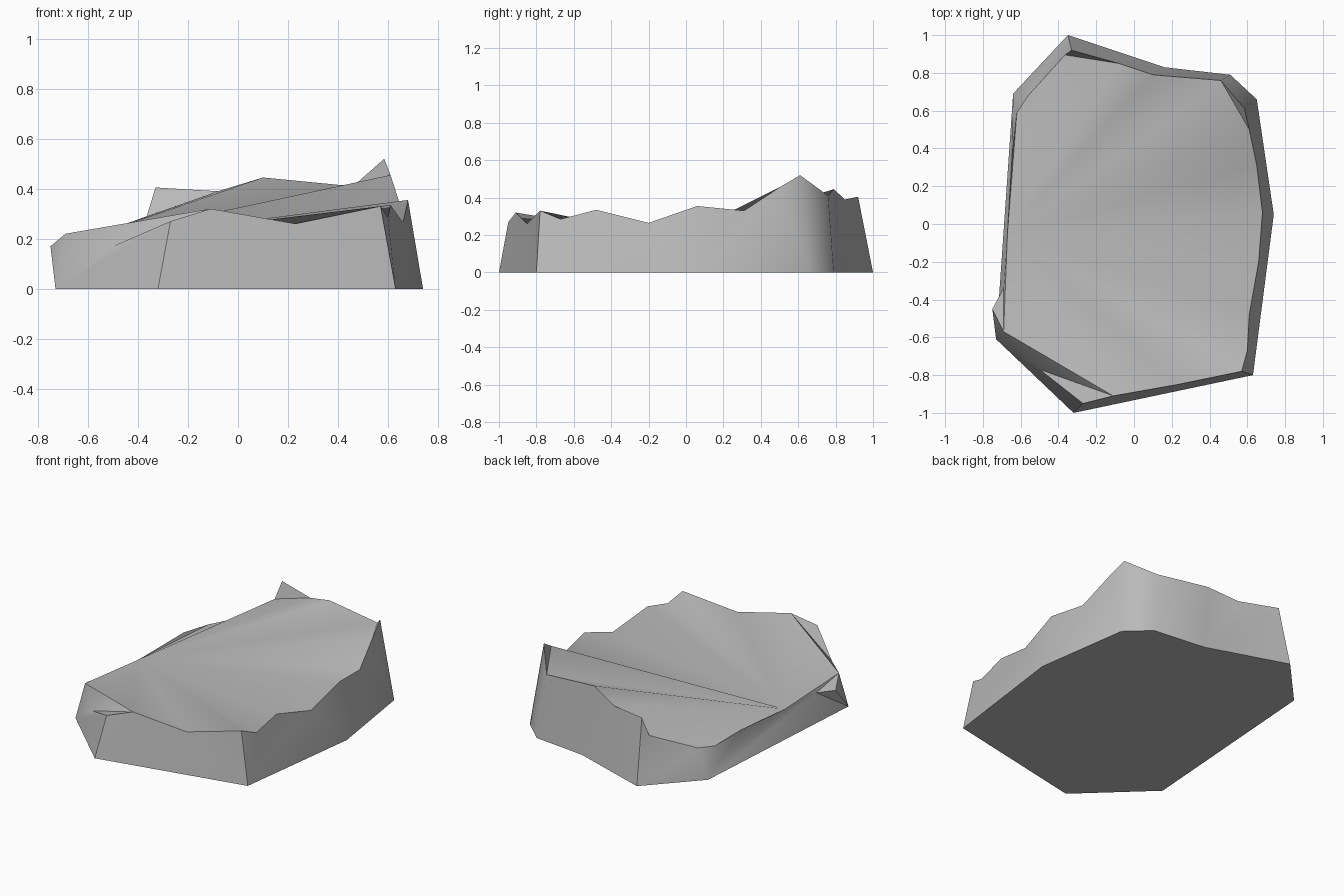
import bpy, bmesh, math

cube = bpy.data.objects.get("Cube")
if cube:
    bpy.data.objects.remove(cube, do_unlink=True)

# Each ground corner with the rim points standing above it, counter-clockwise
SIDES = [
    ((-.32, -1), [(-.27, -.95, .27), (-.11, -.91, .32)]),
    ((.63, -.8), [(.23, -.85, .26), (.57, -.78, .33), (.6, -.67, .285), (.61, -.48, .335)]),
    ((.74, .05), [(.66, -.2, .265), (.68, .06, .355), (.65, .31, .33)]),
    ((.65, .66), [(.61, .5, .455), (.585, .61, .52)]),
    ((.51, .79), [(.46, .76, .41)]),
    ((.16, .83), [(.1, .79, .445), (-.08, .85, .39)]),
    ((-.35, 1), [(-.33, .92, .405), (-.365, .895, .29)]),
    ((-.64, .69), [(-.56, .68, .18), (-.62, .59, .175), (-.645, .37, .2), (-.67, -.05, .18)]),
    ((-.73, -.61), [(-.69, -.34, .18), (-.75, -.45, .17), (-.69, -.57, .22), (-.5, -.77, .17)]),
]

bm = bmesh.new()
base = [bm.verts.new((*corner, 0)) for corner, _ in SIDES]
groups = [[bm.verts.new(p) for p in points] for _, points in SIDES]

# Underside
bm.faces.new(base[::-1])

# Leaning walls: a fan over each corner, then a panel to the next corner
for i, group in enumerate(groups):
    j = (i + 1) % len(groups)
    for a, b in zip(group, group[1:]):
        bm.faces.new((base[i], b, a))
    bm.faces.new((base[i], base[j], groups[j][0], group[-1]))

# Raised chips and the notch along the rim
rim = [v for group in groups for v in group]
front, left_back, back, left, notch = (groups[i] for i in (0, 3, 6, 7, 8))
ears = [
    (left_back[0], left_back[1], groups[4][0]),
    (groups[5][1], back[0], back[1]),
    (notch[0], notch[1], notch[2]),
    (notch[2], notch[3], front[1]),
    (notch[3], front[0], front[1]),
]
for ear in ears:
    bm.faces.new(ear)

# Top surface fans out from one low point on the rim
hub = left[-1]
skipped = {front[0], left_back[1], back[0], notch[1], notch[3]}
loop = [v for v in rim if v not in skipped]
k = loop.index(hub)
loop = loop[k + 1:] + loop[:k]
for a, b in zip(loop, loop[1:]):
    bm.faces.new((hub, a, b))

bmesh.ops.recalc_face_normals(bm, faces=bm.faces[:])
mesh = bpy.data.meshes.new("rock_slab")
bm.to_mesh(mesh)
bm.free()

# Plain grey stone
stone = bpy.data.materials.new("grey_stone")
stone.use_nodes = True
grey = (.5, .5, .5, 1)
stone.diffuse_color = grey
stone.node_tree.nodes["Principled BSDF"].inputs["Base Color"].default_value = grey
mesh.materials.append(stone)

slab = bpy.data.objects.new("rock_slab", mesh)
bpy.context.collection.objects.link(slab)
bpy.ops.object.select_all(action='DESELECT')
slab.select_set(True)
bpy.context.view_layer.objects.active = slab
bpy.ops.object.shade_smooth_by_angle(angle=math.radians(42))
